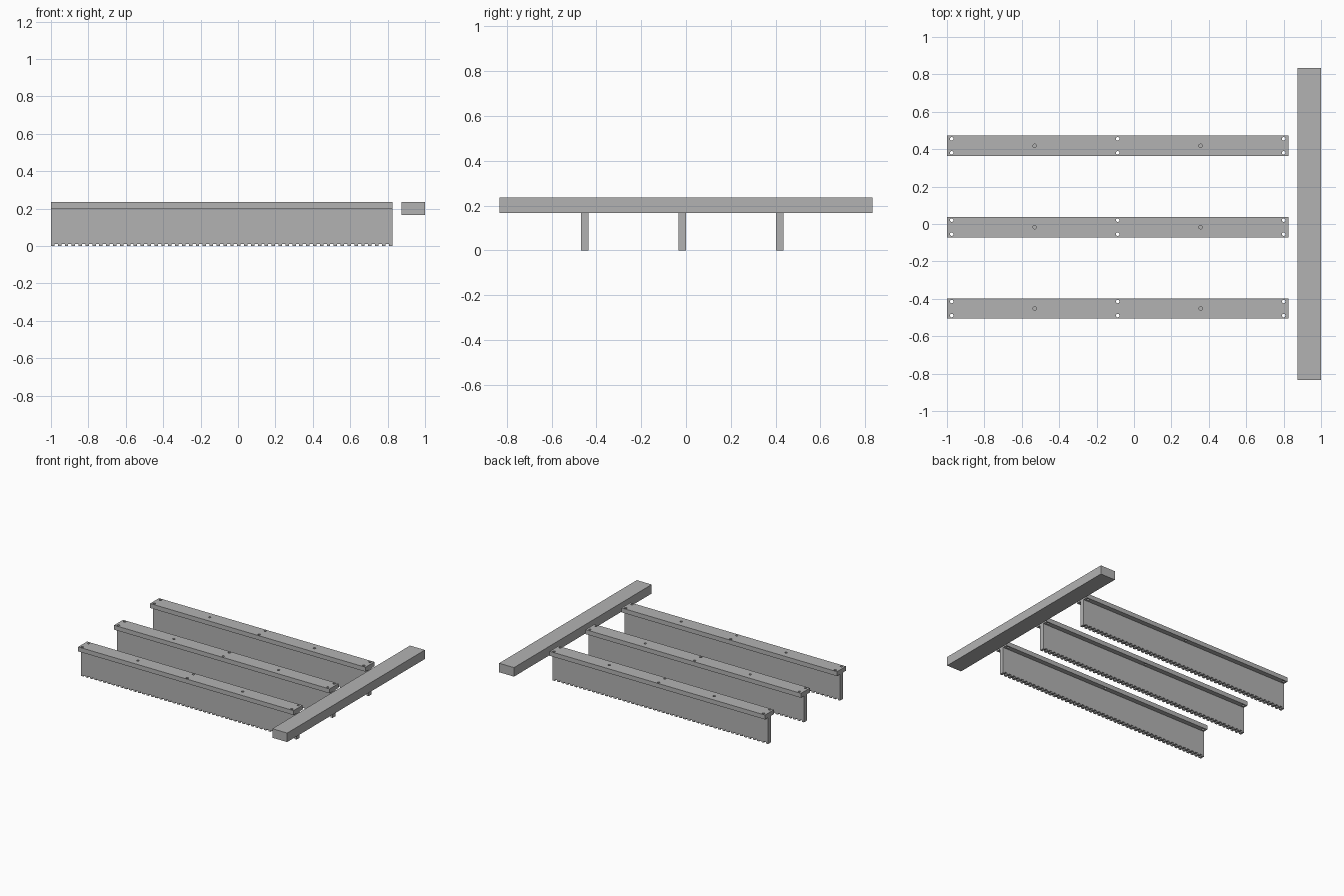
import bpy
import bmesh
from mathutils import Matrix, Vector

cube = bpy.data.objects.get("Cube")
if cube:
    bpy.data.objects.remove(cube, do_unlink=True)

grey = bpy.data.materials.new("plain grey")
grey.use_nodes = True
grey.diffuse_color = (0.45, 0.45, 0.45, 1)
grey.node_tree.nodes["Principled BSDF"].inputs["Base Color"].default_value = grey.diffuse_color

X0, X1 = -1.0, 0.825             # ends of every rail
MID = (X0 + X1) / 2
CAP_BOTTOM, TOP = 0.202, 0.236
CAP_HALF, WEB_HALF = 0.054, 0.017
TEETH, TOOTH_HEIGHT = 50, 0.01
HOLE_STEP, HOLE_SIDE, HOLE_RADIUS = 0.4437, 0.0375, 0.0095


def finish(name, bm):
    bmesh.ops.recalc_face_normals(bm, faces=bm.faces)
    mesh = bpy.data.meshes.new(name)
    bm.to_mesh(mesh)
    bm.free()
    mesh.materials.append(grey)
    obj = bpy.data.objects.new(name, mesh)
    bpy.context.collection.objects.link(obj)
    return obj


def box(name, low, high):
    low, high = Vector(low), Vector(high)
    bm = bmesh.new()
    bmesh.ops.create_cube(bm, size=1, matrix=Matrix.Translation((low + high) / 2)
                          @ Matrix.Diagonal((*(high - low), 1)))
    return finish(name, bm)


def toothed_web(name, y):
    # Comb-shaped side profile pushed through the thickness
    pitch = (X1 - X0) / (TEETH - 0.5)
    outline = [(X1, CAP_BOTTOM), (X0, CAP_BOTTOM)]
    for i in range(TEETH):
        a = X0 + i * pitch
        b = a + pitch / 2
        if i:
            outline.append((a, TOOTH_HEIGHT))
        outline += [(a, 0), (b, 0)]
        if i < TEETH - 1:
            outline.append((b, TOOTH_HEIGHT))
    bm = bmesh.new()
    face = bm.faces.new([bm.verts.new((x, y - WEB_HALF, z)) for x, z in outline])
    pushed = bmesh.ops.extrude_face_region(bm, geom=[face])["geom"]
    bmesh.ops.translate(bm, vec=(0, 2 * WEB_HALF, 0),
                        verts=[v for v in pushed if isinstance(v, bmesh.types.BMVert)])
    return finish(name, bm)


def drilled_cap(name, y):
    cap = box(name, (X0, y - CAP_HALF, CAP_BOTTOM), (X1, y + CAP_HALF, TOP))
    # Paired holes at the ends and middle, single holes between them
    bm = bmesh.new()
    for i in range(-2, 3):
        for side in ((0,) if i % 2 else (-HOLE_SIDE, HOLE_SIDE)):
            spot = (MID + i * HOLE_STEP, y + side, (CAP_BOTTOM + TOP) / 2)
            bmesh.ops.create_cone(bm, cap_ends=True, segments=16, depth=0.1,
                                  radius1=HOLE_RADIUS, radius2=HOLE_RADIUS,
                                  matrix=Matrix.Translation(spot))
    cutter = finish("hole_cutter", bm)
    cutter.hide_render = True
    cut = cap.modifiers.new("holes", "BOOLEAN")
    cut.operation = "DIFFERENCE"
    cut.solver = "EXACT"
    cut.object = cutter
    bpy.context.view_layer.objects.active = cap
    bpy.ops.object.modifier_apply(modifier=cut.name)
    bpy.data.objects.remove(cutter, do_unlink=True)
    return cap


# Three parallel rails, each a toothed upright under a drilled cap
for label, y in (("front", -0.452), ("middle", -0.017), ("back", 0.418)):
    toothed_web(label + "_toothed_web", y)
    drilled_cap(label + "_drilled_cap", y)

# Separate solid beam across the rail ends
box("cross_beam", (0.874, -0.833, 0.167), (1.0, 0.833, TOP))
